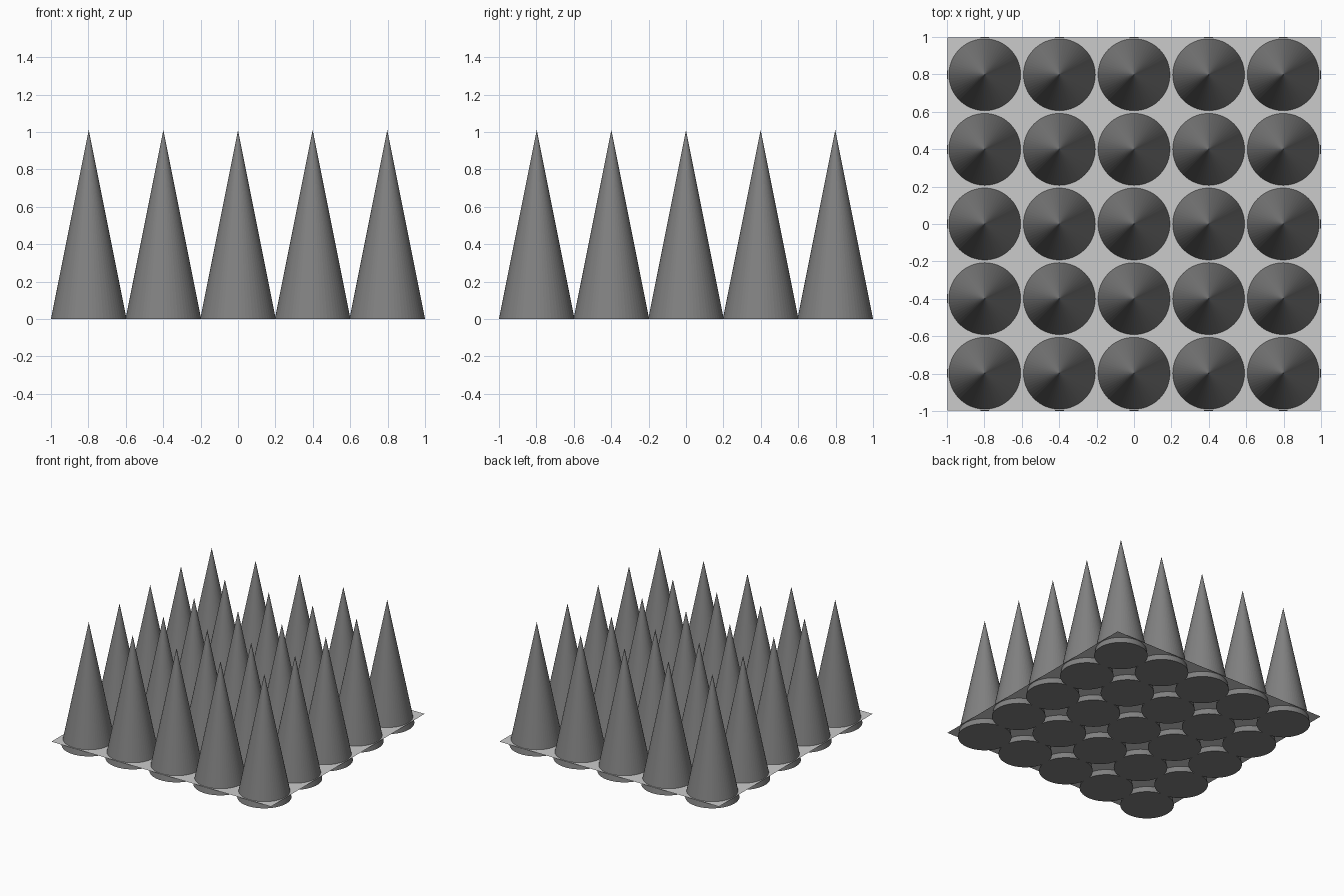
import bpy

if "Cube" in bpy.data.objects:
    bpy.data.objects.remove(bpy.data.objects["Cube"])

COUNT, SPACING = 5, 0.399
RADIUS, HEIGHT = 0.202, 1.01
SHEET_Z = 0.05

# Thin flat sheet pierced by the spikes
bpy.ops.mesh.primitive_plane_add(size=COUNT * SPACING, location=(0, 0, SHEET_Z))
bpy.context.object.name = "base_sheet"

# One flat-shaded dark cone mesh shared by the whole grid
bpy.ops.mesh.primitive_cone_add(vertices=64, radius1=RADIUS, radius2=0,
                                depth=HEIGHT, location=(0, 0, HEIGHT / 2))
first = bpy.context.object
first.name = "spike"
dark = bpy.data.materials.new("dark_grey")
dark.diffuse_color = (0.22, 0.22, 0.22, 1)
dark.use_nodes = True
dark.node_tree.nodes["Principled BSDF"].inputs["Base Color"].default_value = dark.diffuse_color
first.data.materials.append(dark)
half = (COUNT - 1) / 2

# Square grid of spikes
for i in range(COUNT):
    for j in range(COUNT):
        if i == half and j == half:
            continue
        spike = first.copy()
        spike.name = f"spike_{i}_{j}"
        spike.location = ((i - half) * SPACING, (j - half) * SPACING, HEIGHT / 2)
        bpy.context.collection.objects.link(spike)
